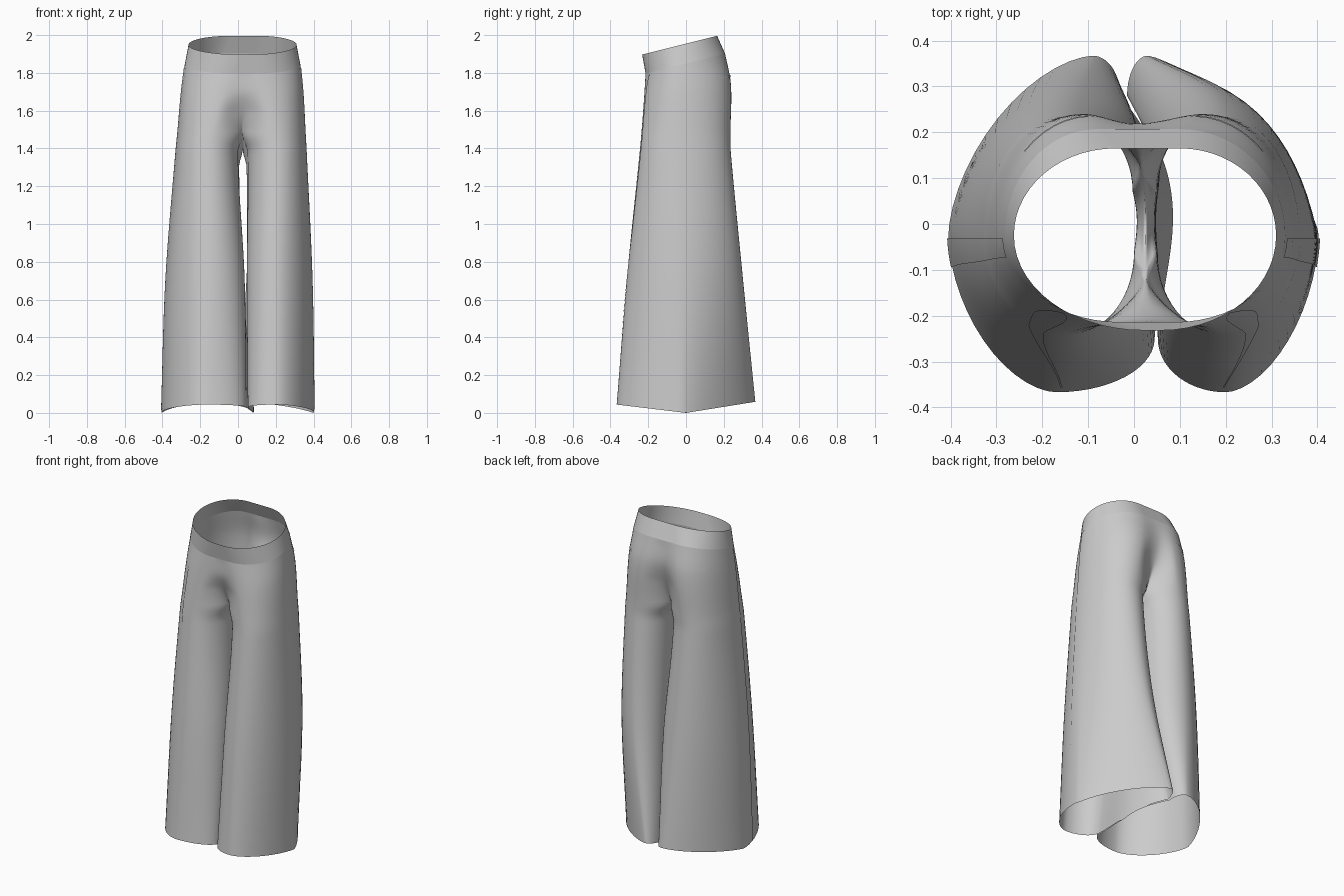
import bpy
import bmesh
from math import sin, cos, pi
from mathutils import Vector

cube = bpy.data.objects.get("Cube")
if cube:
    bpy.data.objects.remove(cube, do_unlink=True)

cloth = bpy.data.materials.new("grey cloth")
cloth.use_nodes = True
GREY = (0.6, 0.6, 0.6, 1)
cloth.diffuse_color = GREY
cloth.node_tree.nodes["Principled BSDF"].inputs["Base Color"].default_value = GREY

# Section keys by height: depths are shared, widths belong to each leg
CROTCH, WAIST, TOP = 1.47, 1.85, 1.955
SIDE_Y = -0.025
HEIGHTS = [0, 0.7, 1.38, CROTCH, 1.7, WAIST, TOP]
DEPTHS = {
    "front_y": [-.367, -.312, -.245, -.237, -.222, -.214, -.232],
    "back_y": [.367, .30, .237, .235, .238, .207, .165],
    "front_seam_y": [-.25, -.15, -.06, -.115, -.205, -.214, -.232],
    "back_seam_y": [.28, .16, .07, .12, .215, .207, .165],
}
SEAMS_UP = [.025, .03, .035, .04], [.015, .005, .01, .03]
WIDTHS = {
    -1: {
        "side": [-.405, -.382, -.329, -.32, -.3, -.282, -.262],
        "front": [-.17, -.15, -.15, -.14, -.09, -.03, .02],
        "back": [-.09, -.13, -.15, -.14, -.1, -.08, -.04],
        "front_seam": [.045, .035, 0] + SEAMS_UP[0],
        "back_seam": [-.03, .015, -.003] + SEAMS_UP[1],
        "inner": [.08, .03, .006] + SEAMS_UP[0],
        "back_power": [1.22, 1.12, 1, 1, 1, 1, 1],
    },
    1: {
        "side": [.403, .392, .361, .356, .344, .33, .31],
        "front": [.2, .2, .2, .19, .15, .09, .06],
        "back": [.03, .16, .19, .18, .14, .1, .1],
        "front_seam": [.052, .047, .05] + SEAMS_UP[0],
        "back_seam": [-.015, .045, .05] + SEAMS_UP[1],
        "inner": [.085, .05, .045] + SEAMS_UP[0],
        "back_power": [1.45, 1.18, 1, 1, 1, 1, 1],
    },
}
FRONT_POWER = [1.15, 1.1, 1, 1, 1, 1, 1]


def keyed(values, z):
    """Smooth curve through the keys; the band above the waist is straight."""
    last = len(HEIGHTS) - 1
    i = max(k for k in range(last) if HEIGHTS[k] <= z or k == 0)
    h = HEIGHTS[i + 1] - HEIGHTS[i]
    t = (z - HEIGHTS[i]) / h
    if i == last - 1:
        return values[i] + (values[i + 1] - values[i]) * t

    def slope(k):
        a, b = max(k - 1, 0), min(k + 1, last - 1)
        return (values[b] - values[a]) / (HEIGHTS[b] - HEIGHTS[a])

    s = t * t * (3 - 2 * t)
    return (values[i] * (1 - s) + values[i + 1] * s
            + h * t * (1 - t) * ((1 - t) * slope(i) - t * slope(i + 1)))


def quarter(peak, end, t, power=1.0):
    """Quarter of an ellipse, level at the peak and upright at the end."""
    a = min(max(t, 0), 1) * pi / 2
    sx, cy = max(sin(a), 0) ** power, max(cos(a), 0) ** power
    return peak[0] + (end[0] - peak[0]) * sx, end[1] + (peak[1] - end[1]) * cy


def to_seam(peak, seam, t, z):
    """Round towards the inseam on the legs, easing to a soft valley above."""
    x, y = quarter(peak, seam, t)
    mix = min(max((z - 1.4) / 0.22, 0), 1)
    valley_x = peak[0] + (seam[0] - peak[0]) * t
    valley_y = peak[1] + (seam[1] - peak[1]) * (1 - cos(pi * t)) / 2
    return x + (valley_x - x) * mix, y + (valley_y - y) * mix


def surface(side, u, z):
    """Point on one half: u 0-2 front to side, 2-4 side to back, 4-6 inseam."""
    w = {k: keyed(v, z) for k, v in WIDTHS[side].items()}
    d = {k: keyed(v, z) for k, v in DEPTHS.items()}
    if z >= CROTCH:
        for k in ("front_seam", "back_seam", "inner"):
            w[k] = (w[k] + keyed(WIDTHS[-side][k], z)) / 2
    front, back = (w["front"], d["front_y"]), (w["back"], d["back_y"])
    front_seam = (w["front_seam"], d["front_seam_y"])
    back_seam = (w["back_seam"], d["back_seam_y"])
    flank = (w["side"], SIDE_Y)

    if u <= 1:
        x, y = to_seam(front, front_seam, 1 - u, z)
    elif u <= 2:
        x, y = quarter(front, flank, u - 1, keyed(FRONT_POWER, z))
    elif u <= 3:
        x, y = quarter(back, flank, 3 - u, w["back_power"])
    elif u <= 4:
        x, y = to_seam(back, back_seam, u - 3, z)
    else:
        t = (u - 4) / 2
        y = back_seam[1] + (front_seam[1] - back_seam[1]) * t
        base = back_seam[0] + (front_seam[0] - back_seam[0]) * t
        x = base + (w["inner"] - base) * sin(pi * t)
    if z <= CROTCH:
        # Hem rises at front and back, inseam top dips into the crotch arch
        hem = abs(y) * (0.12 if y < 0 else 0.16)
        top = CROTCH - (0.08 * sin(pi * (u - 4) / 2) if u > 4 else 0)
        height = hem + (top - hem) * z / CROTCH
    else:
        height = z + 0.25 * y * min(1, (z - CROTCH) / (WAIST - CROTCH))
    return Vector((x, y, height))


def raised(side, u, z, gap):
    """Surface point pushed outwards by a small gap."""
    e = 0.01
    du = surface(side, u + e, z) - surface(side, u - e, z)
    dz = surface(side, u, z + e) - surface(side, u, z - e)
    return surface(side, u, z) + du.cross(dz).normalized() * gap * side


def add_grid(bm, side, columns, rows, point):
    grid = [[bm.verts.new(point(c, r)) for c in range(columns + 1)]
            for r in range(rows + 1)]
    for r in range(rows):
        for c in range(columns):
            face = [grid[r][c], grid[r][c + 1], grid[r + 1][c + 1], grid[r + 1][c]]
            bm.faces.new(face if side > 0 else face[::-1])


def finish(name, bm):
    bmesh.ops.remove_doubles(bm, verts=bm.verts[:], dist=0.0004)
    mesh = bpy.data.meshes.new(name)
    bm.to_mesh(mesh)
    bm.free()
    mesh.materials.append(cloth)
    mesh.shade_smooth()
    bpy.context.collection.objects.link(bpy.data.objects.new(name, mesh))


def lofted(name, sections):
    """Both halves of a garment piece, from (u end, low z, high z, rows)."""
    bm = bmesh.new()
    for side in (-1, 1):
        for end, low, high, rows in sections:
            add_grid(bm, side, end * 14, rows,
                     lambda c, r: surface(side, c / 14, low + (high - low) * r / rows))
    finish(name, bm)


def strip(name, side, rows, low, high, edges):
    """Thin trim on the cloth; edges(t) gives its u range at each height."""
    bm = bmesh.new()

    def point(c, r):
        a, b = edges(r / rows)
        return raised(side, a + (b - a) * c / 6, low + (high - low) * r / rows, 0.003)

    add_grid(bm, side, 6, rows, point)
    finish(name, bm)


def pleat(t):
    middle, half = 0.98 + 0.34 * t, 0.008 + 0.19 * t ** 4 * (1 - t ** 12)
    return middle - half, middle + half


# Trouser body and waistband
lofted("trouser_body", [(6, 0, CROTCH, 56), (4, CROTCH, WAIST, 18)])
lofted("waistband", [(4, WAIST, TOP, 4)])

# Front pleats, side seam tapes and back pocket welts
for side, label in ((-1, "right"), (1, "left")):
    strip(label + "_front_pleat", side, 50, 0.18, 1.84, pleat)
    strip(label + "_side_tape", side, 40, 0.01, 1.84, lambda t: (1.84, 1.98))
    strip(label + "_back_welt", side, 2, 1.735, 1.748, lambda t: (2.5, 2.98))
